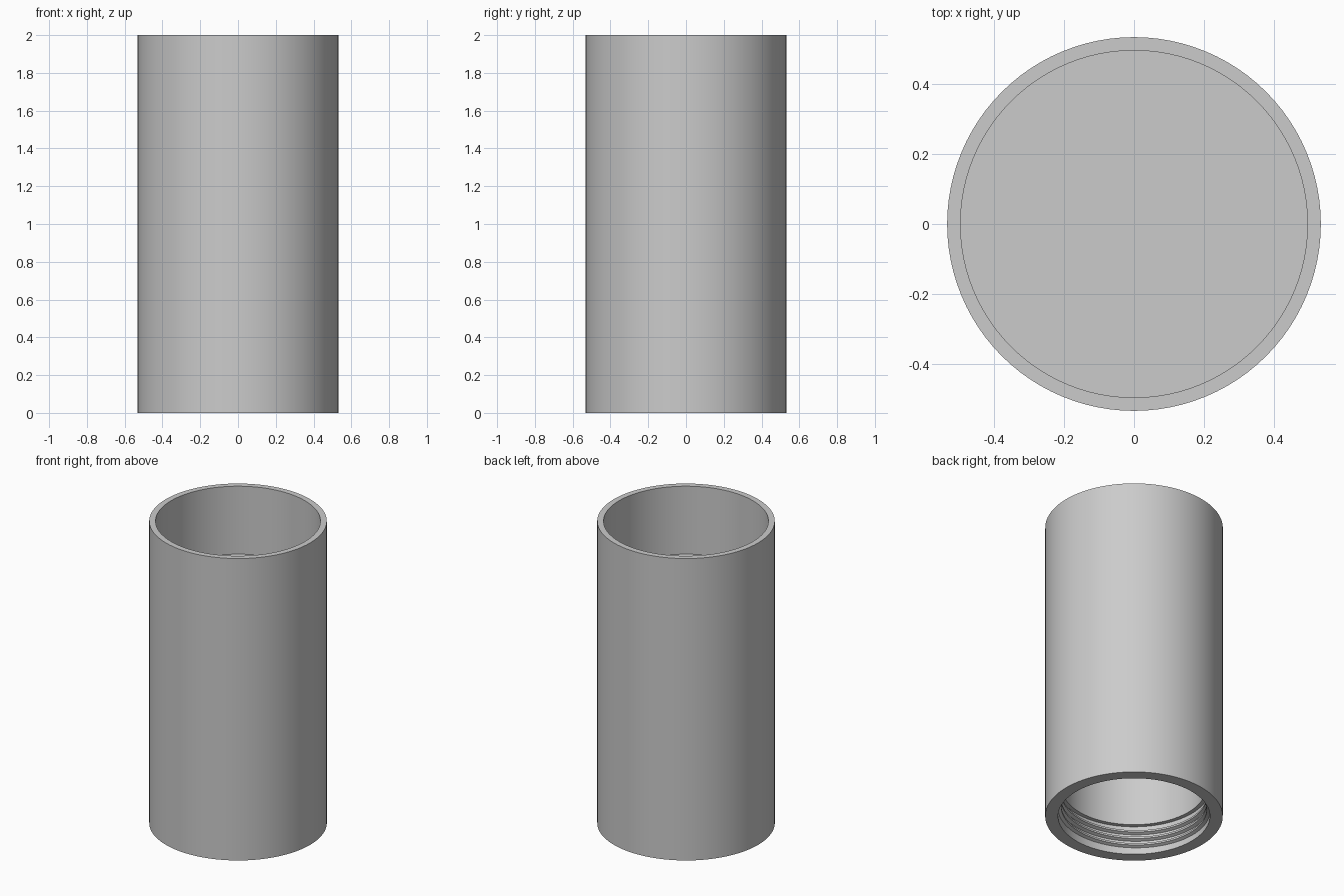
import bpy, bmesh, math

old = bpy.data.objects.get("Cube")
if old:
    bpy.data.objects.remove(old, do_unlink=True)

SIDES = 96
grey = bpy.data.materials.new("plain grey")
grey.use_nodes = True
grey.diffuse_color = (0.6, 0.6, 0.6, 1)
grey.node_tree.nodes["Principled BSDF"].inputs["Base Color"].default_value = (0.6, 0.6, 0.6, 1)


def finish(name, bm):
    bmesh.ops.recalc_face_normals(bm, faces=bm.faces)
    mesh = bpy.data.meshes.new(name)
    bm.to_mesh(mesh)
    bm.free()
    mesh.materials.append(grey)
    obj = bpy.data.objects.new(name, mesh)
    bpy.context.collection.objects.link(obj)
    bpy.ops.object.select_all(action='DESELECT')
    obj.select_set(True)
    bpy.context.view_layer.objects.active = obj
    bpy.ops.object.shade_smooth_by_angle(angle=math.radians(30))
    return obj


# Tube body: upper cup, dividing floor, lower cavity, ledge and threaded socket
def tube_body():
    profile = [(0, 1.55), (0.495, 1.55), (0.495, 2), (0.533, 2), (0.533, 0),
               (0.456, 0), (0.456, 0.19), (0.43, 0.19), (0.43, 1.5), (0, 1.5)]
    bm = bmesh.new()
    verts = [bm.verts.new((r, 0, z)) for r, z in profile]
    edges = [bm.edges.new(pair) for pair in zip(verts, verts[1:])]
    bmesh.ops.spin(bm, geom=verts + edges, cent=(0, 0, 0), axis=(0, 0, 1),
                   angle=math.tau, steps=SIDES, use_merge=True)
    bmesh.ops.remove_doubles(bm, verts=bm.verts, dist=0.0001)
    return finish("tube_body", bm)


# Helical ridge inside the socket, tapering into the wall at both ends
def screw_thread(turns=3, pitch=0.045, start=0.03):
    bm = bmesh.new()
    rings = []
    steps = turns * SIDES
    for i in range(steps + 1):
        angle = math.tau * i / SIDES
        z = start + pitch * i / SIDES
        fade = min(1, i / 12, (steps - i) / 12)
        crest = 0.456 - 0.02 * fade
        section = [(0.46, -0.016), (crest, -0.006), (crest, 0.006), (0.46, 0.016)]
        rings.append([bm.verts.new((r * math.cos(angle), r * math.sin(angle), z + dz))
                      for r, dz in section])
    for a, b in zip(rings, rings[1:]):
        for j in range(4):
            k = (j + 1) % 4
            bm.faces.new((a[j], a[k], b[k], b[j]))
    bm.faces.new(rings[0])
    bm.faces.new(rings[-1])
    return finish("screw_thread", bm)


body = tube_body()
thread = screw_thread()
thread.parent = body
